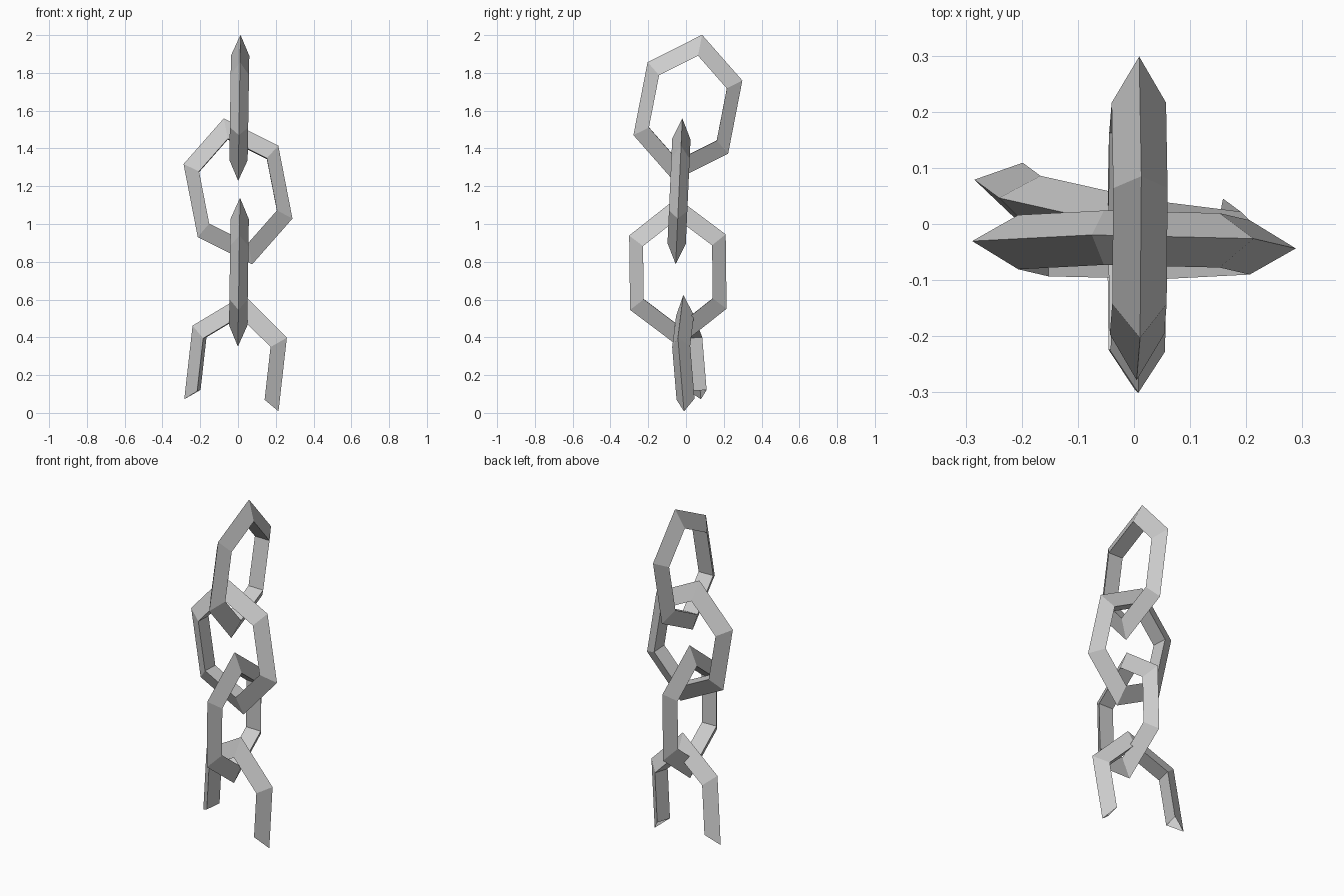
import bpy, bmesh
from math import sin, cos, pi, radians
from mathutils import Matrix, Vector

if "Cube" in bpy.data.objects:
    bpy.data.objects.remove(bpy.data.objects["Cube"])

MAJOR, MINOR, STRETCH = 0.239, 0.056, 1.335   # ring size, bar size, elongation


def link(name, centre, yaw, tilt, roll, broken=False):
    """Six-sided elongated ring with a triangular bar; a broken one lacks its bottom corner."""
    bm = bmesh.new()
    rings = []
    for i in range(6):
        a = -pi / 2 + i * pi / 3               # ring 0 is the bottom corner
        ring = []
        for j in range(3):
            b = j * 2 * pi / 3                 # first bar edge points outward
            r = MAJOR + MINOR * cos(b)
            ring.append((r * cos(a), MINOR * sin(b), r * sin(a) * STRETCH))
        rings.append(ring)
    if broken:
        rings = rings[1:]
    rings = [[bm.verts.new(p) for p in ring] for ring in rings]
    n = len(rings)
    for i in range(n - 1 if broken else n):
        r0, r1 = rings[i], rings[(i + 1) % n]
        for j in range(3):
            k = (j + 1) % 3
            bm.faces.new((r0[j], r1[j], r1[k], r0[k]))
    bmesh.ops.recalc_face_normals(bm, faces=bm.faces)
    mesh = bpy.data.meshes.new(name)
    bm.to_mesh(mesh)
    bm.free()
    ob = bpy.data.objects.new(name, mesh)
    bpy.context.collection.objects.link(ob)
    ob.matrix_world = (Matrix.Translation(Vector(centre))
                       @ Matrix.Rotation(radians(yaw), 4, 'Z')
                       @ Matrix.Rotation(radians(tilt), 4, 'X')
                       @ Matrix.Rotation(radians(roll), 4, 'Y'))
    return ob


# Chain from top to bottom, alternating planes
link("top_link", (0.007, 0.01, 1.615), 90, 0.9, 11)
link("upper_middle_link", (0, -0.037, 1.173), 0, -2.6, -11)
link("lower_middle_link", (0.005, -0.043, 0.745), 90, 0.8, -0.7)
link("broken_bottom_link", (-0.013, 0.018, 0.235), -10.6, 3.5, 7.2, broken=True)
